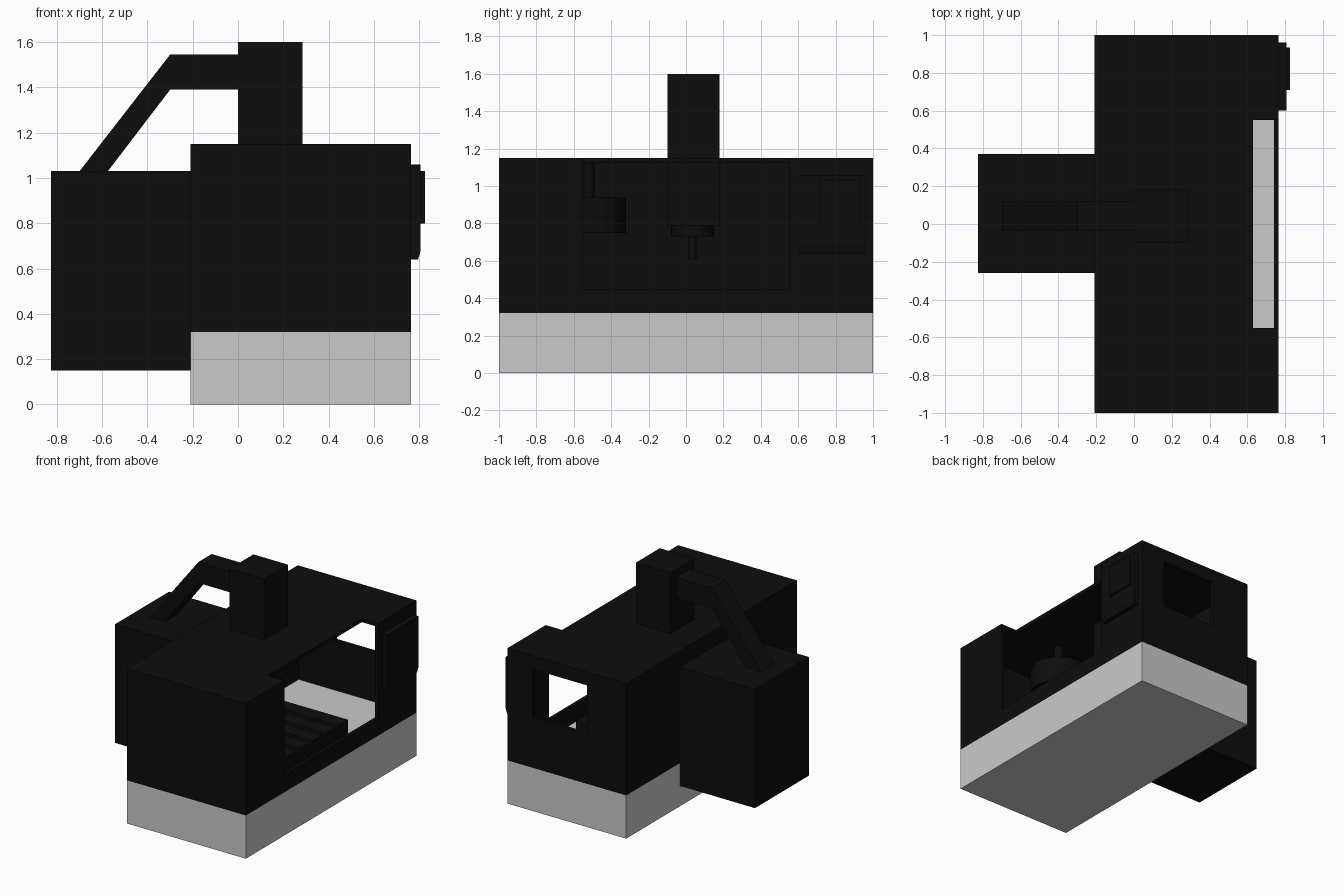
import bpy, bmesh

if "Cube" in bpy.data.objects:
    bpy.data.objects.remove(bpy.data.objects["Cube"])

def material(name, rgb):
    m = bpy.data.materials.new(name)
    m.diffuse_color = (*rgb, 1)
    m.use_nodes = True
    m.node_tree.nodes["Principled BSDF"].inputs["Base Color"].default_value = m.diffuse_color
    return m

BLACK = material("matte black", (0.004, 0.004, 0.004))
GREY = material("light grey", (0.59, 0.59, 0.59))

def finish(name, bm, mat):
    bmesh.ops.recalc_face_normals(bm, faces=bm.faces)
    me = bpy.data.meshes.new(name)
    bm.to_mesh(me)
    bm.free()
    me.materials.append(mat)
    ob = bpy.data.objects.new(name, me)
    bpy.context.collection.objects.link(ob)
    return ob

def box(name, x, y, z, mat=BLACK):
    bm = bmesh.new()
    bmesh.ops.create_cube(bm, size=1)
    for v in bm.verts:
        v.co = [r[0] + (c + 0.5) * (r[1] - r[0]) for c, r in zip(v.co, (x, y, z))]
    return finish(name, bm, mat)

def prism(name, profile, y0, y1, mat=BLACK):
    """Extrude an (x, z) profile along y."""
    bm = bmesh.new()
    face = bm.faces.new([bm.verts.new((x, y0, z)) for x, z in profile])
    ext = bmesh.ops.extrude_face_region(bm, geom=[face])["geom"]
    for v in ext:
        if isinstance(v, bmesh.types.BMVert):
            v.co.y = y1
    return finish(name, bm, mat)

def cylinder(name, x, y, z0, z1, r, mat=BLACK):
    bm = bmesh.new()
    bmesh.ops.create_cone(bm, cap_ends=True, segments=32, radius1=r, radius2=r, depth=z1 - z0)
    bmesh.ops.translate(bm, vec=(x, y, (z0 + z1) / 2), verts=bm.verts)
    ob = finish(name, bm, mat)
    for p in ob.data.polygons:
        p.use_smooth = abs(p.normal.z) < 0.5
    return ob

def cut(target, cutter):
    mod = target.modifiers.new(cutter.name, 'BOOLEAN')
    mod.operation = 'DIFFERENCE'
    mod.solver = 'EXACT'
    mod.object = cutter
    cutter.hide_render = True
    cutter.display_type = 'WIRE'

# Light base whose top is the floor of the work area
box("base", (-0.21, 0.765), (-1, 1), (0, 0.32), GREY)

# Hollow enclosure with loading opening, roof notch and end window
shell = box("enclosure", (-0.21, 0.765), (-1, 1), (0.32, 1.15))
cut(shell, box("cavity_cutter", (-0.185, 0.74), (-0.975, 0.975), (0.2, 1.125)))
cut(shell, box("opening_cutter", (0.63, 0.9), (-0.55, 0.55), (0.45, 1.3)))
cut(shell, box("window_cutter", (0.11, 0.56), (0.9, 1.1), (0.69, 1.05)))

# Side cabinet and cable duct
box("side_cabinet", (-0.825, -0.21), (-0.26, 0.37), (0.15, 1.03))
prism("cable_duct", [(-0.70, 1.03), (-0.575, 1.03), (-0.30, 1.39), (0, 1.39),
                     (0, 1.545), (-0.30, 1.545)], -0.035, 0.12)

# Vertical head with spindle and tool
box("head_column", (0, 0.285), (-0.1, 0.18), (0.79, 1.6))
cylinder("spindle", 0.142, 0.035, 0.73, 0.79, 0.115)
cylinder("cutting_tool", 0.142, 0.035, 0.61, 0.73, 0.022)

# Tool carousel hanging from the roof
cylinder("tool_carousel", 0.26, -0.52, 0.75, 0.94, 0.2)
cylinder("carousel_shaft", 0.26, -0.52, 0.94, 1.13, 0.03)

# Slotted work table
box("table_slab", (-0.08, 0.6), (-0.43, 0.43), (0.32, 0.40))
bars, gap = 6, 0.04
width = (0.86 - gap * (bars - 1)) / bars
for i in range(bars):
    y = -0.43 + i * (width + gap)
    box(f"table_bar_{i + 1}", (-0.08, 0.6), (y, y + width), (0.40, 0.44))

# Control panel with chamfered lower edge and screen
prism("control_panel", [(0.765, 0.64), (0.795, 0.64), (0.807, 0.68),
                        (0.807, 1.06), (0.765, 1.06)], 0.6, 0.96)
box("screen", (0.807, 0.825), (0.71, 0.935), (0.80, 1.03))
